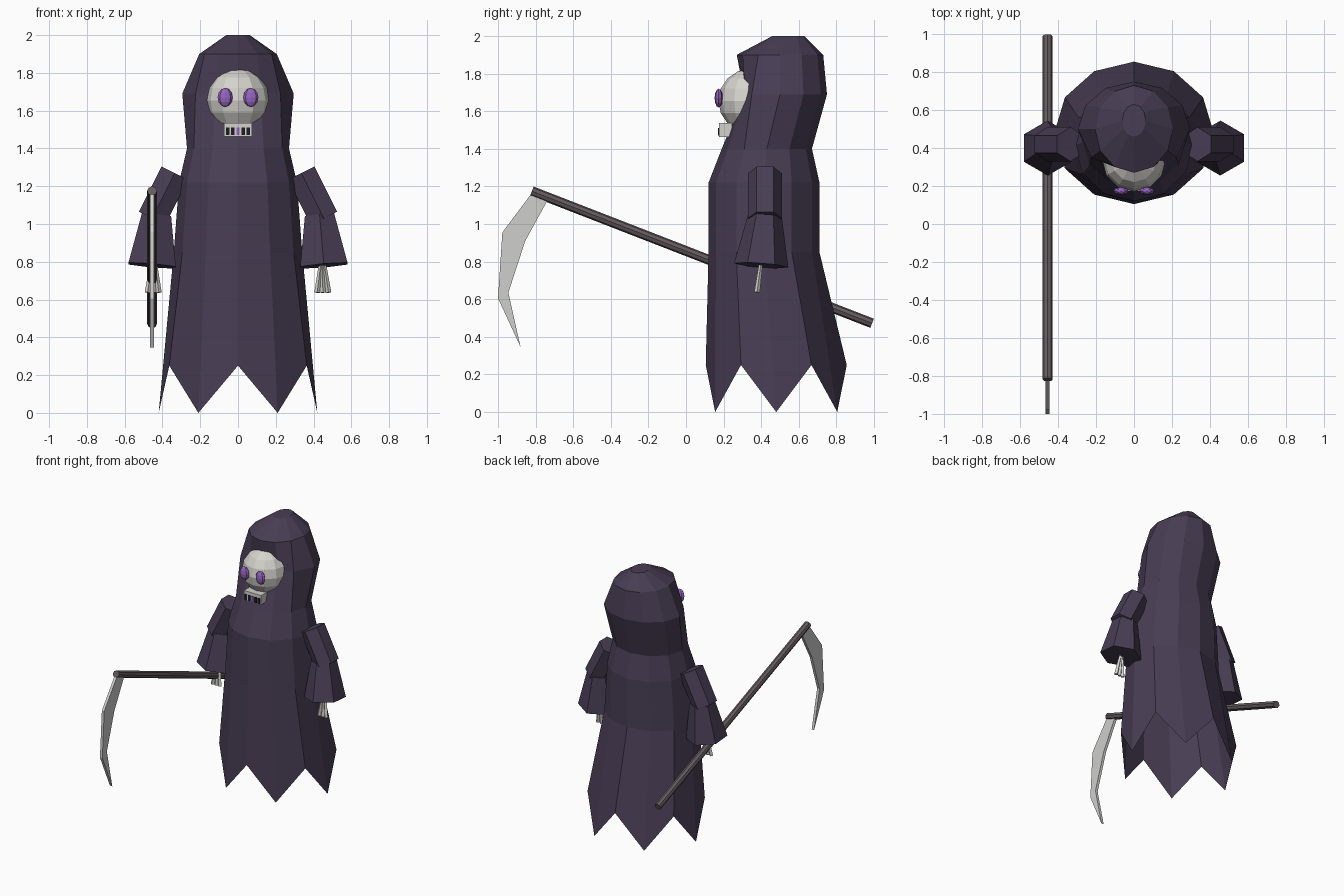
import bpy, bmesh, math
from mathutils import Vector, Matrix

if "Cube" in bpy.data.objects:
    bpy.data.objects.remove(bpy.data.objects["Cube"])


def material(name, rgb):
    m = bpy.data.materials.new(name)
    m.diffuse_color = (*rgb, 1)
    m.use_nodes = True
    m.node_tree.nodes["Principled BSDF"].inputs["Base Color"].default_value = m.diffuse_color
    return m


CLOTH = material("dark_purple_cloth", (0.066, 0.047, 0.089))
BONE = material("bone", (0.66, 0.65, 0.61))
STEEL = material("pale_steel", (0.62, 0.62, 0.61))
WOOD = material("grey_wood", (0.13, 0.105, 0.115))
GLOW = material("purple_eye", (0.30, 0.13, 0.52))
BLACK = material("black", (0.012, 0.011, 0.016))


def make(name, bm, mat):
    bmesh.ops.recalc_face_normals(bm, faces=bm.faces)
    me = bpy.data.meshes.new(name)
    bm.to_mesh(me)
    bm.free()
    me.materials.append(mat)
    ob = bpy.data.objects.new(name, me)
    bpy.context.collection.objects.link(ob)
    return ob


def loft(bm, rings, cap_start=True, cap_end=True):
    """Skin a list of equal-length point rings."""
    loops = [[bm.verts.new(p) for p in ring] for ring in rings]
    n = len(loops[0])
    for a, b in zip(loops, loops[1:]):
        for i in range(n):
            j = (i + 1) % n
            bm.faces.new((a[i], a[j], b[j], b[i]))
    if cap_start:
        bm.faces.new(loops[0])
    if cap_end:
        bm.faces.new(loops[-1])


def tube(bm, p0, p1, r0, r1, sides):
    """Tapered prism between two points, with corners pointing along y."""
    p0, p1 = Vector(p0), Vector(p1)
    axis = (p1 - p0).normalized()
    side = Vector((0, 1, 0))
    if abs(axis.y) > 0.8:
        side = Vector((1, 0, 0))
    u = (side - axis * side.dot(axis)).normalized()
    v = axis.cross(u)
    angles = [2 * math.pi * i / sides for i in range(sides)]
    loft(bm, [[p + (u * math.cos(a) + v * math.sin(a)) * r for a in angles]
              for p, r in ((p0, r0), (p1, r1))])


def ball(name, centre, size, segs, rings, mat):
    bm = bmesh.new()
    bmesh.ops.create_uvsphere(bm, u_segments=segs, v_segments=rings, radius=1,
                              matrix=Matrix.Translation(centre) @ Matrix.Diagonal((*size, 1)))
    return make(name, bm, mat)


def box(name, centre, size, mat):
    bm = bmesh.new()
    bmesh.ops.create_cube(bm, size=1,
                          matrix=Matrix.Translation(centre) @ Matrix.Diagonal((*size, 1)))
    return make(name, bm, mat)


# Hooded robe: 12-sided rings (z, centre y, x radius, y radius)
RINGS = [(0.25, 0.48, 0.42, 0.375), (0.85, 0.415, 0.34, 0.295), (1.22, 0.415, 0.312, 0.295),
         (1.40, 0.43, 0.27, 0.24), (1.69, 0.50, 0.295, 0.25), (1.90, 0.50, 0.205, 0.23),
         (2.00, 0.545, 0.062, 0.085)]
# Face opening: front points of the hood ring are pushed back
FACE = {7: (-0.225, 0.35), 8: (-0.12, 0.315), 9: (0, 0.31), 10: (0.12, 0.315), 11: (0.225, 0.35)}
rings = []
for level, (z, cy, rx, ry) in enumerate(RINGS):
    ring = []
    for k in range(12):
        a = math.pi * k / 6
        x, y = rx * math.cos(a), cy + ry * math.sin(a)
        if level == 4 and k in FACE:
            x, y = FACE[k]
        # Torn hem: every second point hangs to the ground
        ring.append((x, y, 0.0 if level == 0 and k % 2 == 0 else z))
    rings.append(ring)
bm = bmesh.new()
loft(bm, rings, cap_start=False)
make("robe", bm, CLOTH)

# Skull and eyes
ball("skull", (0, 0.34, 1.655), (0.168, 0.168, 0.17), 12, 8, BONE)
for s, side in ((-1, "left"), (1, "right")):
    ball(side + "_eye", (s * 0.068, 0.174, 1.67), (0.04, 0.022, 0.05), 8, 6, GLOW)

# Jaw with dark gaps between the teeth
box("jaw", (0, 0.21, 1.50), (0.146, 0.07, 0.072), BONE)
for i in range(5):
    box("tooth_gap", ((i - 2) * 0.027, 0.174, 1.491), (0.018, 0.008, 0.042),
        GLOW if i == 2 else BLACK)

# Arms, sleeves and bony hands
for s, side in ((-1, "left"), (1, "right")):
    bm = bmesh.new()
    tube(bm, (s * 0.335, 0.42, 1.27), (s * 0.455, 0.42, 1.03), 0.09, 0.09, 6)
    make(side + "_upper_arm", bm, CLOTH)
    bm = bmesh.new()
    tube(bm, (s * 0.432, 0.42, 1.045), (s * 0.455, 0.40, 0.78), 0.09, 0.145, 6)
    make(side + "_sleeve", bm, CLOTH)
    bm = bmesh.new()
    for dx in (-0.03, 0, 0.03):
        tube(bm, (s * (0.447 + dx * 0.25), 0.40, 0.80),
             (s * (0.449 + dx), 0.378, 0.637), 0.010, 0.015, 4)
    make(side + "_hand", bm, BONE)

# Scythe shaft
X = -0.455
bm = bmesh.new()
tube(bm, (X, -0.82, 1.175), (X, 0.99, 0.472), 0.026, 0.026, 8)
make("scythe_shaft", bm, WOOD)

# Scythe blade: thin curved outline in the y-z plane
OUTLINE = [(-0.82, 1.165), (-0.977, 0.955), (-1.0, 0.605), (-0.88, 0.345),
           (-0.945, 0.635), (-0.855, 0.91), (-0.74, 1.12)]
bm = bmesh.new()
loft(bm, [[(X + dx, y, z) for y, z in OUTLINE] for dx in (-0.01, 0.01)])
make("scythe_blade", bm, STEEL)
